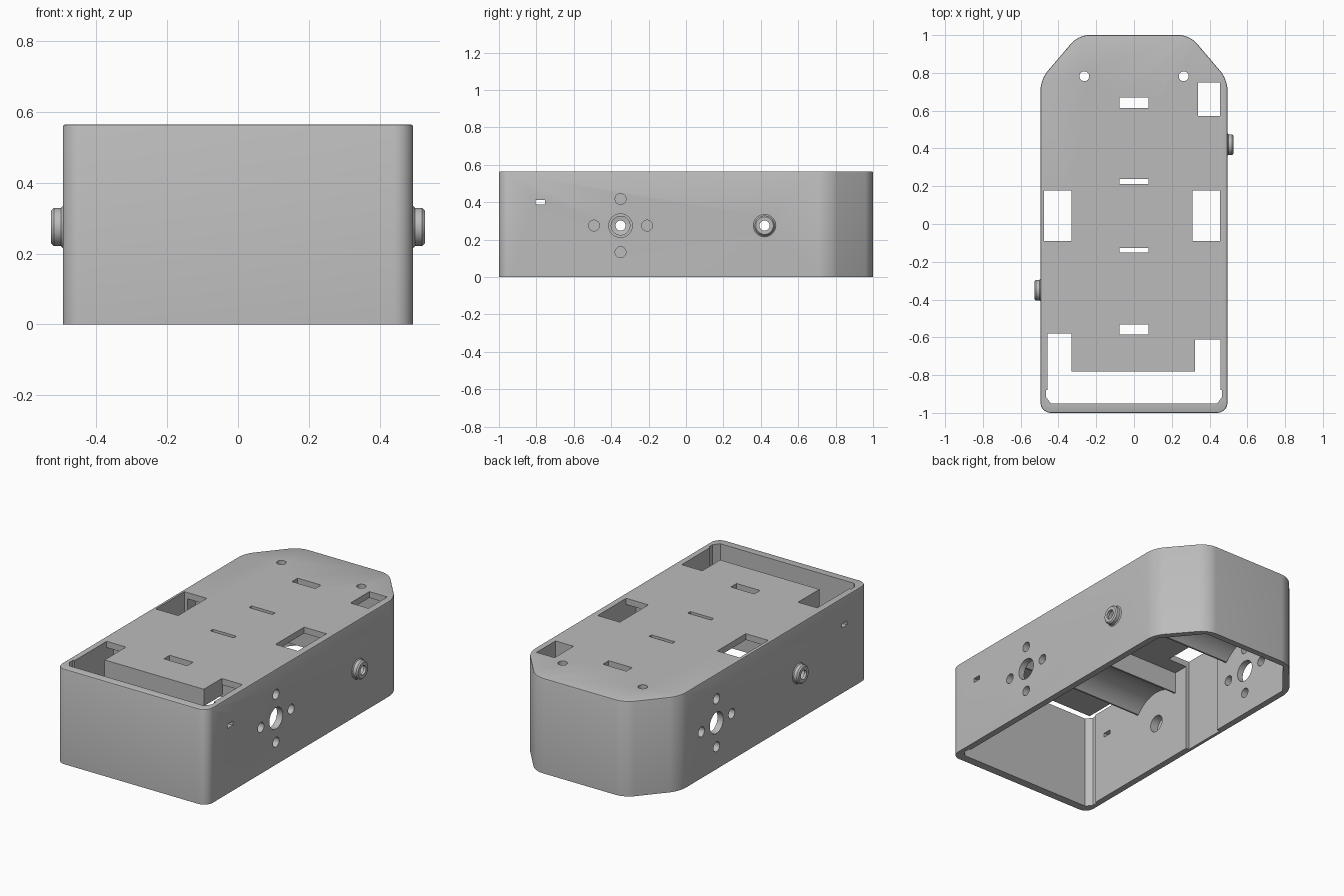
import bpy, bmesh, math
from mathutils import Matrix

if "Cube" in bpy.data.objects:
    bpy.data.objects.remove(bpy.data.objects["Cube"], do_unlink=True)

grey = bpy.data.materials.new("light_grey_plastic")
grey.use_nodes = True
GREY = (0.5, 0.5, 0.5, 1)
grey.diffuse_color = GREY
grey.node_tree.nodes["Principled BSDF"].inputs["Base Color"].default_value = GREY

HEIGHT, CEILING = 0.565, 0.528
AXLE_Z, MOTOR_R = 0.275, 0.2


def finish(name, bm):
    bmesh.ops.recalc_face_normals(bm, faces=bm.faces)
    mesh = bpy.data.meshes.new(name)
    bm.to_mesh(mesh)
    bm.free()
    mesh.materials.append(grey)
    ob = bpy.data.objects.new(name, mesh)
    bpy.context.collection.objects.link(ob)
    return ob


def prism(points, direction):
    """Extrude a closed outline along a direction."""
    bm = bmesh.new()
    face = bm.faces.new([bm.verts.new(p) for p in points])
    new = bmesh.ops.extrude_face_region(bm, geom=[face])["geom"]
    bmesh.ops.translate(bm, verts=[v for v in new if isinstance(v, bmesh.types.BMVert)], vec=direction)
    return bm


def box(name, x0, x1, y0, y1, z0, z1):
    outline = [(x0, y0, z0), (x1, y0, z0), (x1, y1, z0), (x0, y1, z0)]
    return finish(name, prism(outline, (0, 0, z1 - z0)))


def rod(x, y, z, r, length, axis="X"):
    bm = bmesh.new()
    bmesh.ops.create_cone(bm, cap_ends=True, segments=40, radius1=r, radius2=r, depth=length)
    if axis == "X":
        bmesh.ops.rotate(bm, verts=bm.verts, matrix=Matrix.Rotation(math.pi / 2, 3, "Y"))
    bmesh.ops.translate(bm, verts=bm.verts, vec=(x, y, z))
    return finish("hole_cutter", bm)


def activate(ob):
    bpy.ops.object.select_all(action="DESELECT")
    ob.select_set(True)
    bpy.context.view_layer.objects.active = ob


def cut(ob, cutter):
    mod = ob.modifiers.new("cut", "BOOLEAN")
    mod.operation, mod.solver, mod.object = "DIFFERENCE", "EXACT", cutter
    activate(ob)
    bpy.ops.object.modifier_apply(modifier=mod.name)
    bpy.data.objects.remove(cutter, do_unlink=True)


def smooth(ob):
    activate(ob)
    bpy.ops.object.shade_smooth_by_angle(angle=math.radians(30))


def mirrored(half):
    return half + [(-x, y) for x, y in reversed(half)]


# Outer housing: rounded vertical corners and a softened top edge
outline = mirrored([(0.495, -1), (0.495, 0.765), (0.295, 1)])
bm = prism([(x, y, 0) for x, y in outline], (0, 0, HEIGHT))
upright = [e for e in bm.edges if abs(e.verts[0].co.z - e.verts[1].co.z) > 0.1]
bmesh.ops.bevel(bm, geom=upright, offset=0.055, segments=8, profile=0.5, affect="EDGES")
rim = [e for e in bm.edges if all(v.co.z > HEIGHT - 0.001 for v in e.verts)]
bmesh.ops.bevel(bm, geom=rim, offset=0.007, segments=2, profile=0.5, affect="EDGES")
housing = finish("housing", bm)

# Open underside with small grooves in the front corners
inside = mirrored([(0.44, -0.95), (0.467, -0.915), (0.467, -0.88), (0.457, -0.88),
                   (0.457, 0.75), (0.28, 0.963)])
cut(housing, finish("cavity_cutter", prism([(x, y, -0.2) for x, y in inside], (0, 0, CEILING + 0.2))))

# Front opening follows the cavity outline
front = mirrored([(0.44, -0.95), (0.467, -0.915), (0.467, -0.88), (0.457, -0.88), (0.457, -0.78)])
cut(housing, finish("opening_cutter", prism([(x, y, 0.4) for x, y in front], (0, 0, 0.4))))

# Rectangular openings in the deck; the left-over wall recess runs full height
for x0, x1, y0, y1, z0 in [
    (-0.457, -0.33, -0.79, -0.58, 0.4), (0.322, 0.457, -0.79, -0.612, 0.4),
    (0.31, 0.456, -0.09, 0.178, 0.4), (0.338, 0.456, 0.573, 0.75, 0.4),
    (-0.477, -0.33, -0.09, 0.178, -0.1),
]:
    cut(housing, box("opening_cutter", x0, x1, y0, y1, z0, 0.8))

# Strap slots and deck holes
for y, half in [(-0.558, 0.027), (-0.138, 0.012), (0.225, 0.012), (0.642, 0.027)]:
    cut(housing, box("slot_cutter", -0.077, 0.077, y - half, y + half, 0.4, 0.8))
for side in (-1, 1):
    cut(housing, rod(side * 0.263, 0.782, 0.55, 0.026, 0.3, "Z"))

# Axle positions: the boss sits on one wall, the motor mount on the other
for side, y in [(1, 0.42), (-1, -0.35)]:
    wall = side * 0.48
    cut(housing, rod(wall, y, AXLE_Z, 0.05, 0.1))
    cut(housing, rod(-wall, y, AXLE_Z, 0.063, 0.1))
    for k in range(4):
        a = k * math.pi / 2
        cut(housing, rod(-wall, y + 0.142 * math.cos(a), AXLE_Z + 0.142 * math.sin(a), 0.029, 0.1))

    # Hollow axle boss, turned about the x axis
    profile = [(0.485, 0.06), (0.495, 0.06), (0.5, 0.054), (0.52, 0.054), (0.528, 0.047),
               (0.528, 0.027), (0.512, 0.027), (0.508, 0.05), (0.485, 0.05)]
    bm = bmesh.new()
    loop = [bm.verts.new((side * px, y, AXLE_Z + r)) for px, r in profile]
    edges = [bm.edges.new((loop[i - 1], loop[i])) for i in range(len(loop))]
    bmesh.ops.spin(bm, geom=loop + edges, cent=(0, y, AXLE_Z), axis=(1, 0, 0),
                   angle=math.tau, steps=40, use_merge=True)
    bmesh.ops.remove_doubles(bm, verts=bm.verts, dist=0.0001)
    smooth(finish("left_axle_boss" if side > 0 else "right_axle_boss", bm))

    # Arched motor cradle under the deck
    half, low = 0.166, 0.4
    end = math.acos((low - AXLE_Z) / MOTOR_R)
    arch = [(-half, CEILING), (-half, low)]
    for k in range(25):
        a = -end + 2 * end * k / 24
        arch.append((MOTOR_R * math.sin(a), AXLE_Z + MOTOR_R * math.cos(a)))
    arch += [(half, low), (half, CEILING)]
    cradle = finish("back_cradle" if side > 0 else "front_cradle",
                    prism([(-0.458, y + py, pz) for py, pz in arch], (0.916, 0, 0)))
    if side > 0:
        cut(cradle, box("clearance_cutter", 0.338, 0.5, 0.573, 0.75, 0.3, 0.8))
    smooth(cradle)

# Cable slots near the front of both walls
cut(housing, box("slot_cutter", -0.6, 0.6, -0.805, -0.755, 0.388, 0.413))
smooth(housing)

# Thick lip along the front edge of the deck
box("deck_front_lip", -0.33, 0.322, -0.78, -0.6, 0.465, CEILING)
